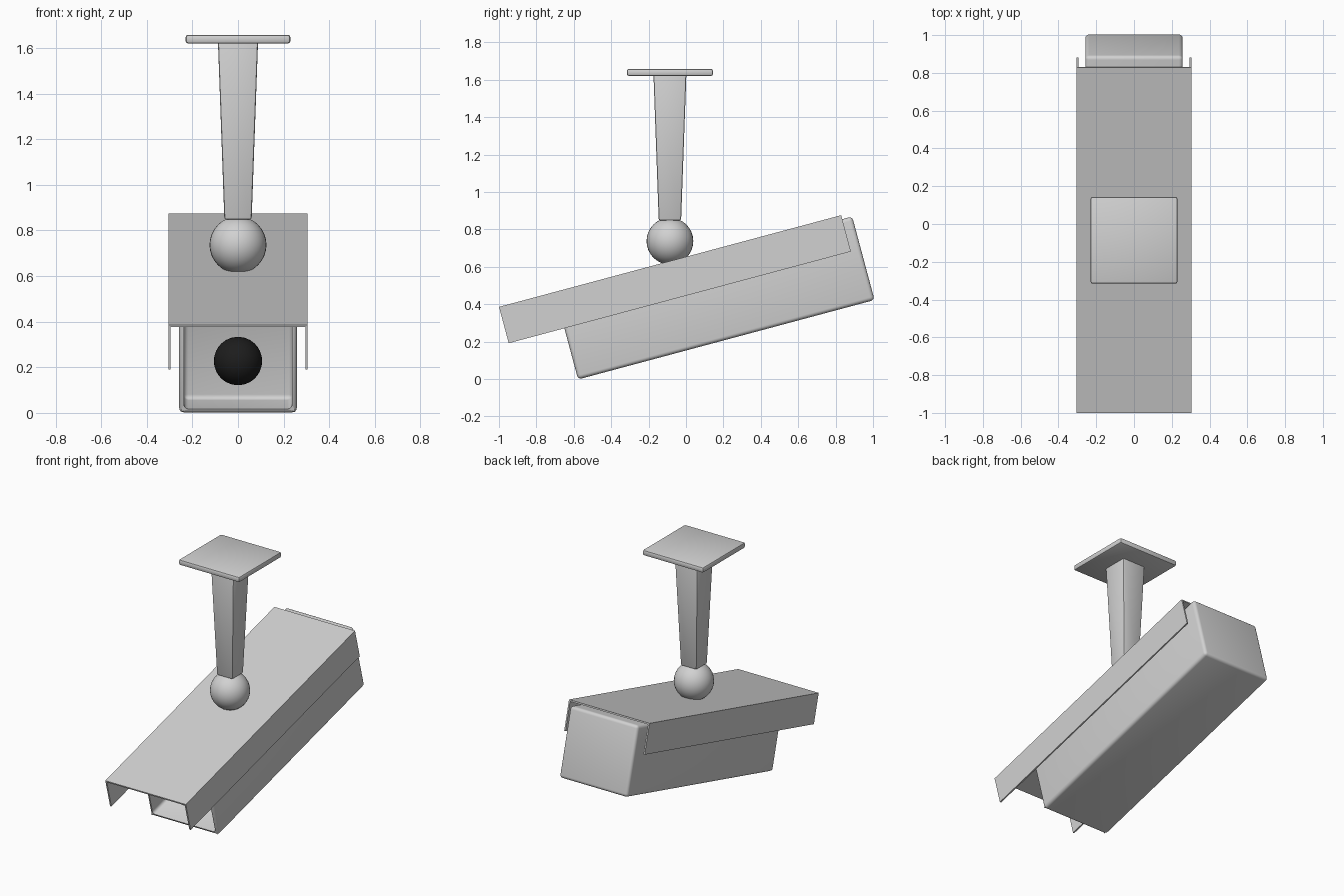
import bpy, bmesh, math
from mathutils import Matrix

if "Cube" in bpy.data.objects:
    bpy.data.objects.remove(bpy.data.objects["Cube"])

TILT = math.radians(15)
MOUNT_Y = -0.086


def material(name, rgb):
    m = bpy.data.materials.new(name)
    m.diffuse_color = (*rgb, 1)
    m.use_nodes = True
    m.node_tree.nodes["Principled BSDF"].inputs["Base Color"].default_value = m.diffuse_color
    return m


GREY = material("light grey", (0.64, 0.64, 0.64))
BLACK = material("lens black", (0.012, 0.012, 0.012))


def finish(bm, name, mat, tilt=0, smooth=True):
    bmesh.ops.recalc_face_normals(bm, faces=bm.faces)
    mesh = bpy.data.meshes.new(name)
    bm.to_mesh(mesh)
    bm.free()
    mesh.materials.append(mat)
    ob = bpy.data.objects.new(name, mesh)
    bpy.context.collection.objects.link(ob)
    ob.rotation_euler.x = tilt
    if smooth:
        bpy.ops.object.select_all(action='DESELECT')
        ob.select_set(True)
        bpy.context.view_layer.objects.active = ob
        bpy.ops.object.shade_smooth_by_angle(angle=math.radians(35))
    return ob


def box(x, y0, y1, z0, z1):
    bm = bmesh.new()
    bmesh.ops.create_cube(bm, size=1)
    for v in bm.verts:
        v.co = (v.co.x * 2 * x, y1 if v.co.y > 0 else y0, z1 if v.co.z > 0 else z0)
    return bm


def bevel(bm, edges, width, segments):
    bmesh.ops.bevel(bm, geom=edges, offset=width, offset_type='OFFSET',
                    segments=segments, profile=0.5, affect='EDGES', clamp_overlap=True)


def sphere(name, centre, radius, mat, tilt=0):
    bm = bmesh.new()
    bmesh.ops.create_uvsphere(bm, u_segments=32, v_segments=16, radius=radius,
                              matrix=Matrix.Translation(centre))
    finish(bm, name, mat, tilt)


# Camera housing: rounded box with a recessed front
bm = box(0.258, -0.558, 1.083, 0.147, 0.609)
front = min(bm.faces, key=lambda f: f.calc_center_median().y)
bmesh.ops.inset_region(bm, faces=[front], thickness=0.029)
rim = set(front.edges)
inner = bmesh.ops.extrude_face_region(bm, geom=[front])["geom"]
bmesh.ops.translate(bm, vec=(0, 0.17, 0),
                    verts=[g for g in inner if isinstance(g, bmesh.types.BMVert)])
if front.is_valid:
    bmesh.ops.delete(bm, geom=[front], context='FACES_ONLY')
bm.normal_update()
# Round every hard corner but the inner lip
hard = [e for e in bm.edges if e not in rim and len(e.link_faces) == 2
        and e.calc_face_angle() > 0.5]
bevel(bm, hard, 0.028, 4)
finish(bm, "camera_housing", GREY, TILT)

# Lens
sphere("lens", (0, -0.45, 0.356), 0.106, BLACK, TILT)

# Sun hood: thin folded channel extruded along the housing
bm = bmesh.new()
X, B, T, W = 0.305, 0.43, 0.631, 0.01
profile = [(-X, B), (-X, T), (X, T), (X, B), (X - W, B), (X - W, T - W), (W - X, T - W), (W - X, B)]
face = bm.faces.new([bm.verts.new((x, -0.866, z)) for x, z in profile])
ext = bmesh.ops.extrude_face_region(bm, geom=[face])["geom"]
bmesh.ops.translate(bm, vec=(0, 1.894, 0),
                    verts=[g for g in ext if isinstance(g, bmesh.types.BMVert)])
finish(bm, "sun_hood", GREY, TILT, smooth=False)

# Ball joint
sphere("ball_joint", (0, MOUNT_Y, 0.737), 0.125, GREY)

# Tapered mount arm
bm = box(0.088, MOUNT_Y - 0.088, MOUNT_Y + 0.088, 0.848, 1.63)
for v in bm.verts:
    if v.co.z < 1:
        v.co.x *= 0.68
        v.co.y = MOUNT_Y + (v.co.y - MOUNT_Y) * 0.68
bevel(bm, bm.edges[:], 0.009, 2)
finish(bm, "mount_arm", GREY)

# Ceiling plate
bm = box(0.23, MOUNT_Y - 0.23, MOUNT_Y + 0.23, 1.62, 1.658)
bevel(bm, bm.edges[:], 0.011, 2)
finish(bm, "ceiling_plate", GREY)
